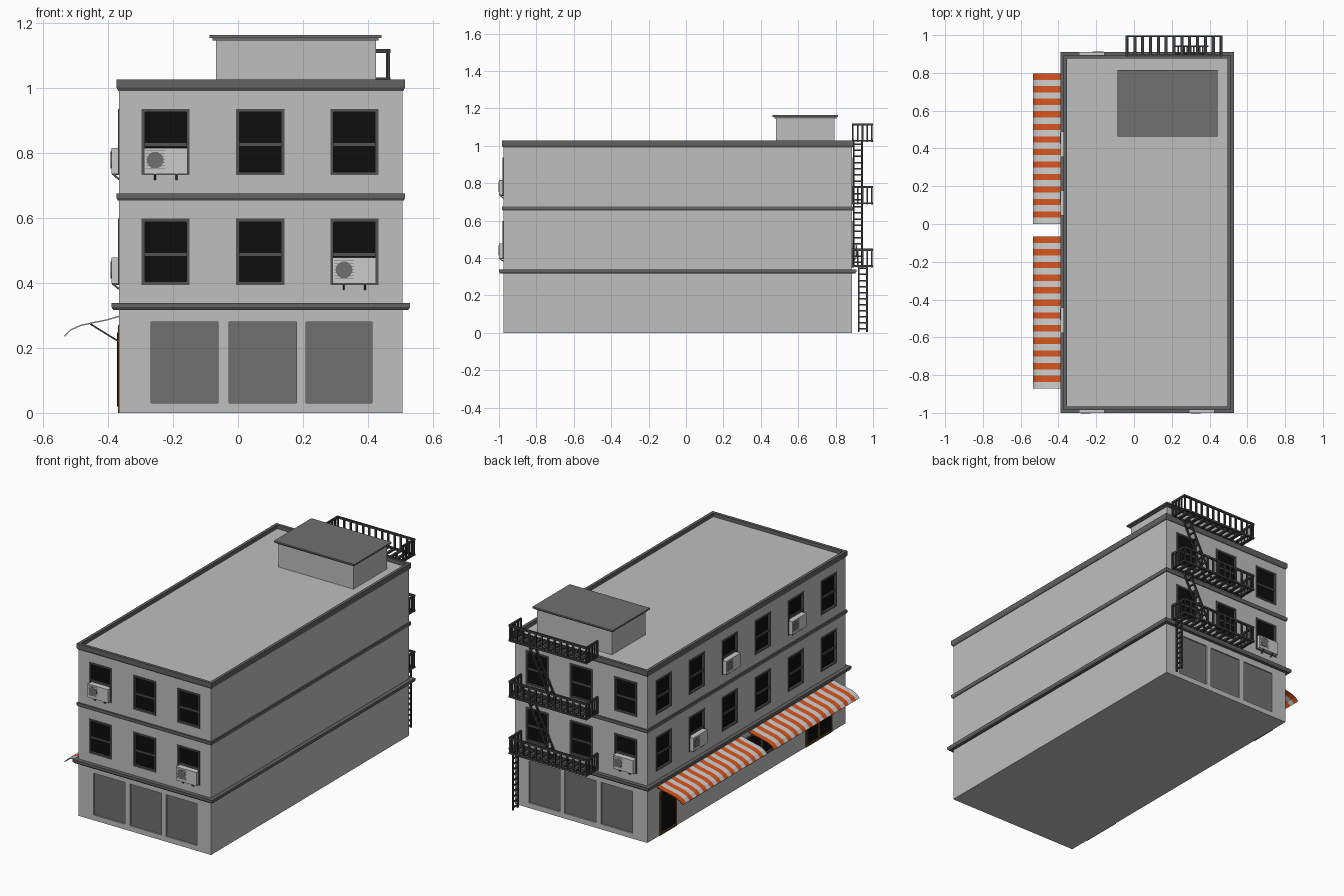
import bpy, bmesh, math
from mathutils import Vector, Matrix

if "Cube" in bpy.data.objects:
    bpy.data.objects.remove(bpy.data.objects["Cube"])

def mat(name, r, g=None, b=None):
    m = bpy.data.materials.new(name)
    m.diffuse_color = (r, r if g is None else g, r if b is None else b, 1)
    m.use_nodes = True
    m.node_tree.nodes["Principled BSDF"].inputs["Base Color"].default_value = m.diffuse_color
    return m

WALL = mat("wall_grey", 0.52)
PANEL = mat("panel_grey", 0.16)
TRIM = mat("trim_grey", 0.125)
FRAME = mat("frame_grey", 0.085)
IRON = mat("iron_dark", 0.05)
GLASS = mat("glass_black", 0.004)
UNIT = mat("unit_light_grey", 0.6)
ORANGE = mat("awning_orange", 0.68, 0.09, 0.013)
WHITE = mat("awning_white", 0.62)
WOOD = mat("door_brown", 0.09, 0.05, 0.008)

X0, X1, Y0, Y1 = -0.366, 0.506, -0.976, 0.887

def finish(name, bm, *mats):
    bmesh.ops.recalc_face_normals(bm, faces=bm.faces)
    me = bpy.data.meshes.new(name)
    bm.to_mesh(me)
    bm.free()
    for m in mats:
        me.materials.append(m)
    ob = bpy.data.objects.new(name, me)
    bpy.context.collection.objects.link(ob)
    return ob

def box(bm, a, b):
    a, b = Vector(a), Vector(b)
    s = Vector([abs(v) for v in b - a])
    bmesh.ops.create_cube(bm, size=1, matrix=Matrix.Translation((a + b) / 2) @ Matrix.Diagonal((*s, 1)))

def beam(bm, p, q, w):
    p, q = Vector(p), Vector(q)
    rot = (q - p).to_track_quat('Z', 'Y').to_matrix().to_4x4()
    bmesh.ops.create_cube(bm, size=1, matrix=Matrix.Translation((p + q) / 2) @ rot
                          @ Matrix.Diagonal((w, w, (q - p).length, 1)))

def on_wall(side, u, d, z):
    """Point on a wall: u along it, d outwards, z up."""
    return {"front": (u, Y0 - d, z), "back": (u, Y1 + d, z), "left": (X0 - d, u, z)}[side]

def wbox(bm, side, u0, u1, z0, z1, d0, d1):
    box(bm, on_wall(side, u0, d0, z0), on_wall(side, u1, d1, z1))

def moulding(name, profile, m):
    """Closed (offset, z) profile swept round the building."""
    bm = bmesh.new()
    rings = [[bm.verts.new(c) for c in ((X0 - o, Y0 - o, z), (X1 + o, Y0 - o, z),
                                        (X1 + o, Y1 + o, z), (X0 - o, Y1 + o, z))] for o, z in profile]
    for i in range(len(rings)):
        a, b = rings[i - 1], rings[i]
        for k in range(4):
            bm.faces.new((a[k], a[(k + 1) % 4], b[(k + 1) % 4], b[k]))
    return finish(name, bm, m)

# Opening layout
FLOORS = (0.394, 0.732)
WIN_H, WIN_W = 0.204, 0.148
windows = [(s, u, z) for z in FLOORS for s in ("front", "back") for u in (-0.223, 0.0685, 0.3585)]
windows += [("left", 0.732 - 0.3105 * i, z) for z in FLOORS for i in range(6)]
panels = [(s, a, b) for s in ("front", "back") for a, b in ((-0.268, -0.062), (-0.028, 0.18), (0.21, 0.412))]
shop_windows = [(0.05, 0.55), (-0.53, -0.03)]
doors = [(0.614, 0.774), (-0.85, -0.60)]

# Building body with recessed openings
bm = bmesh.new()
box(bm, (X0, Y0, 0), (X1, Y1, 1.005))
body = finish("building_body", bm, WALL)
bm = bmesh.new()
for s, u, z in windows:
    wbox(bm, s, u - WIN_W / 2 + .004, u + WIN_W / 2 - .004, z + .004, z + WIN_H - .004, -0.014, 0.02)
for s, a, b in panels:
    wbox(bm, s, a, b, 0.031, 0.28, -0.01, 0.02)
for a, b in shop_windows:
    wbox(bm, "left", a, b, 0.10, 0.27, -0.014, 0.02)
cutter = finish("opening_cutter", bm, WALL)
cutter.hide_render = True
mod = body.modifiers.new("openings", 'BOOLEAN')
mod.object, mod.operation, mod.solver = cutter, 'DIFFERENCE', 'EXACT'
dg = bpy.context.evaluated_depsgraph_get()
cut_mesh = bpy.data.meshes.new_from_object(body.evaluated_get(dg))
body.modifiers.clear()
body.data = cut_mesh
bpy.data.objects.remove(cutter)

# Ground floor panels
bm = bmesh.new()
for s, a, b in panels:
    wbox(bm, s, a, b, 0.031, 0.28, -0.011, -0.007)
finish("ground_floor_panels", bm, PANEL)

# Sash windows: glass and frames
glass, frame = bmesh.new(), bmesh.new()
def framed(s, u0, u1, z0, z1, t, d0, d1):
    for a, b in ((u0, u0 + t), (u1 - t, u1)):
        wbox(frame, s, a, b, z0, z1, d0, d1)
    for a, b in ((z0, z0 + t), (z1 - t, z1)):
        wbox(frame, s, u0 + t, u1 - t, a, b, d0, d1)
for s, u, z in windows:
    u0, u1 = u - WIN_W / 2, u + WIN_W / 2
    wbox(glass, s, u0 + .005, u1 - .005, z + .005, z + WIN_H - .005, -0.013, -0.009)
    framed(s, u0, u1, z, z + WIN_H, 0.010, -0.012, 0.004)
    wbox(frame, s, u0 + .01, u1 - .01, z + 0.088, z + 0.100, -0.012, -0.002)
for a, b in shop_windows:
    wbox(glass, "left", a, b, 0.10, 0.27, -0.013, -0.009)
    framed("left", a, b, 0.10, 0.27, 0.010, -0.012, 0.003)
    for k in (1, 2):
        c = a + (b - a) * k / 3
        wbox(frame, "left", c - .005, c + .005, 0.11, 0.26, -0.012, 0.002)
finish("window_glass", glass, GLASS)
finish("window_frames", frame, FRAME)

# Street doors: wooden frame with dark panes
wood, pane = bmesh.new(), bmesh.new()
for a, b in doors:
    wbox(wood, "left", a, b, 0, 0.26, -0.005, 0.004)
    n = 1 if b - a < 0.2 else 2
    w = (b - a) / n
    for k in range(n):
        wbox(pane, "left", a + k * w + .013, a + (k + 1) * w - .013, 0.02, 0.247, 0, 0.006)
finish("street_doors", wood, WOOD)
finish("door_panes", pane, GLASS)

# Mouldings and parapet
moulding("lower_cornice", [(-.002, .339), (.024, .339), (.024, .326), (.018, .317), (-.002, .317)], TRIM)
moulding("middle_band", [(-.002, .676), (.008, .676), (.008, .661), (.004, .654), (-.002, .654)], TRIM)
moulding("roof_parapet", [(-.01, 1.027), (.008, 1.027), (.008, 1.001), (.003, .991), (-.002, .991), (-.01, 1.0)], TRIM)

# Roof hut
bm = bmesh.new()
box(bm, (-.068, .48, 1.0), (.425, .793, 1.148))
finish("roof_hut", bm, WALL)
bm = bmesh.new()
box(bm, (-.078, .472, 1.146), (.433, .804, 1.154))
box(bm, (-.087, .463, 1.154), (.442, .814, 1.163))
finish("hut_roof", bm, PANEL)

# Window cooling units
case, fan, brackets = bmesh.new(), bmesh.new(), bmesh.new()
units = [("front", -0.223, 1), ("front", 0.3585, 0), ("back", -0.223, 0),
         ("left", 0.4215, 0), ("left", 0.111, 1), ("left", -0.51, 1)]
for s, u, f in units:
    z, r = FLOORS[f] + 0.004, 1 if s == "front" else -1
    wbox(case, s, u - .067, u + .067, z, z + 0.08, -0.012, 0.024)
    c = u - r * 0.032
    n = Vector(on_wall(s, 0, 1, 0)) - Vector(on_wall(s, 0, 0, 0))
    bmesh.ops.create_cone(fan, cap_ends=True, segments=20, radius1=.026, radius2=.026, depth=.004,
                          matrix=Matrix.Translation(on_wall(s, c, .024, z + .042))
                          @ n.to_track_quat('Z', 'Y').to_matrix().to_4x4())
    for k in range(7):
        zz = z + .016 + k * .009
        wbox(fan, s, c - .03, c + .03, zz, zz + .0015, .02, .0255)
    for du in (-.033, .033):
        beam(brackets, on_wall(s, u + du, 0, z - .017), on_wall(s, u + du, .02, z), .006)
        wbox(brackets, s, u + du - .003, u + du + .003, z - .004, z, 0, .022)
finish("cooling_unit_cases", case, UNIT)
finish("cooling_unit_fans", fan, PANEL)
finish("cooling_unit_brackets", brackets, FRAME)

# Striped awnings: stripes by column number
PROFILE = [(-.366, .297), (-.405, .286), (-.445, .278), (-.485, .269), (-.516, .255), (-.534, .236)]
STRIPES = 24
for name, ya, yb in (("rear_awning", .796, 0.0), ("front_awning", -.066, -.87)):
    bm = bmesh.new()
    rows = [[bm.verts.new((x, ya + (yb - ya) * i / STRIPES, z)) for x, z in PROFILE] for i in range(STRIPES + 1)]
    for i in range(STRIPES):
        for j in range(len(PROFILE) - 1):
            bm.faces.new((rows[i][j], rows[i][j + 1], rows[i + 1][j + 1], rows[i + 1][j])).material_index = i % 2
    aw = finish(name, bm, ORANGE, WHITE)
    sol = aw.modifiers.new("cloth", 'SOLIDIFY')
    sol.thickness, sol.offset = 0.004, 0
    bm = bmesh.new()
    for k in range(3):
        y = ya + (yb - ya) * (0.03 + 0.47 * k)
        beam(bm, (X0, y, .219), (-.455, y, .274), .005)
    finish(name + "_struts", bm, IRON)

# Fire escape platforms and railings
FX0, FX1, FY = -0.045, 0.469, 0.999
LEVELS = (0.35, 0.686, 1.02)
for n, z in enumerate(LEVELS):
    bm = bmesh.new()
    for y in (Y1, FY - .01):
        box(bm, (FX0, y, z), (FX1, y + .01, z + .012))
    for k in range(13):
        x = FX0 + (FX1 - FX0 - .016) * k / 12
        box(bm, (x, Y1, z + .002), (x + .016, FY, z + .011))
        box(bm, (x + .002, FY - .009, z), (x + .013, FY - .001, z + .1))
    box(bm, (FX0, FY - .01, z + .088), (FX1, FY, z + .1))
    for x in (FX0, FX1 - .01):
        box(bm, (x, Y1, z + .088), (x + .01, FY, z + .1))
        for k in range(4):
            y = Y1 + .026 * k
            box(bm, (x + .001, y, z), (x + .009, y + .009, z + .1))
    finish("fire_escape_platform_%d" % (n + 1), bm, IRON)

# Fire escape ladders
def ladder(name, bottom, top, ya, yb, rungs):
    bm = bmesh.new()
    for y in (ya, yb):
        beam(bm, (bottom[0], y, bottom[1]), (top[0], y, top[1]), .009)
    for k in range(rungs):
        t = (k + .5) / rungs
        x, z = (bottom[i] + (top[i] - bottom[i]) * t for i in (0, 1))
        beam(bm, (x, ya, z), (x, yb, z), .008)
    finish(name, bm, IRON)
ladder("lower_ladder", (.462, .005), (.462, .36), .924, .968, 11)
ladder("middle_ladder", (.225, .36), (.39, .69), .897, .941, 10)
ladder("upper_ladder", (.225, .695), (.39, 1.025), .897, .941, 10)
